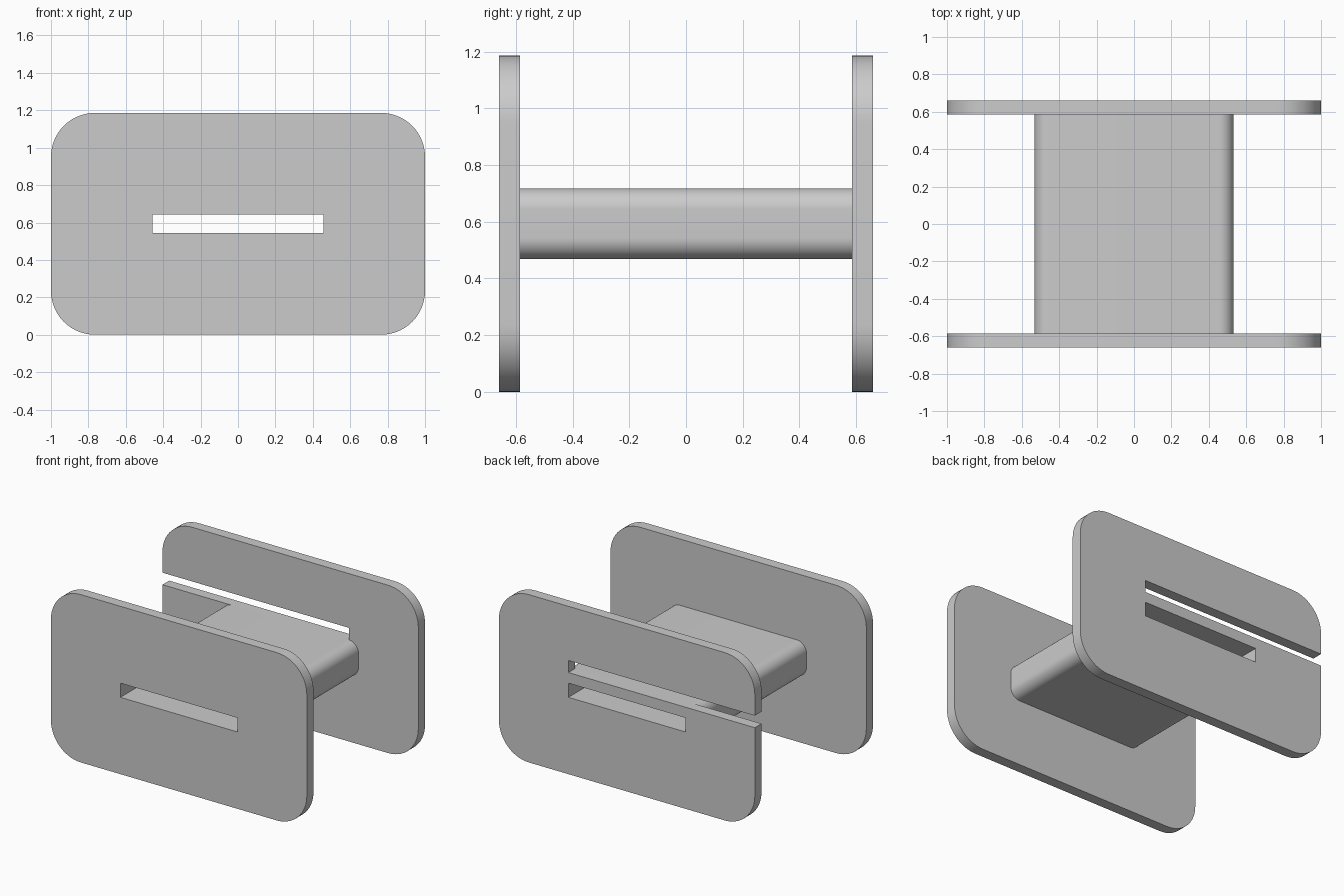
import bpy, bmesh, math

if "Cube" in bpy.data.objects:
    bpy.data.objects.remove(bpy.data.objects["Cube"])

GREY = bpy.data.materials.new("plain grey")
GREY.diffuse_color = (0.6, 0.6, 0.6, 1)
GREY.use_nodes = True
GREY.node_tree.nodes["Principled BSDF"].inputs["Base Color"].default_value = GREY.diffuse_color

ZC = 0.593           # mid height
HALF_Y = 0.66        # outer face of the end plates
PLATE = 0.075        # plate and core wall thickness


def rounded_rect(hx, hz, r, seg=14, notch=()):
    """Outline in x-z; an optional notch is inserted in the left side."""
    pts = []
    for i, (sx, sz) in enumerate([(1, 1), (-1, 1), (-1, -1), (1, -1)]):
        for k in range(seg + 1):
            a = math.pi / 2 * (i + k / seg)
            pts.append((sx * (hx - r) + r * math.cos(a),
                        ZC + sz * (hz - r) + r * math.sin(a)))
        if i == 1:
            pts.extend(notch)
    return pts


def slab(name, loops, y0, y1):
    """Fill an outline with holes and extrude it along y."""
    bm = bmesh.new()
    edges = []
    for loop in loops:
        vs = [bm.verts.new((x, y0, z)) for x, z in loop]
        edges += [bm.edges.new((v, vs[(i + 1) % len(vs)])) for i, v in enumerate(vs)]
    bmesh.ops.triangle_fill(bm, use_beauty=True, edges=edges, normal=(0, -1, 0))
    ext = bmesh.ops.extrude_face_region(bm, geom=bm.faces[:])
    moved = [g for g in ext["geom"] if isinstance(g, bmesh.types.BMVert)]
    bmesh.ops.translate(bm, verts=moved, vec=(0, y1 - y0, 0))
    bmesh.ops.recalc_face_normals(bm, faces=bm.faces[:])
    me = bpy.data.meshes.new(name)
    bm.to_mesh(me)
    bm.free()
    me.materials.append(GREY)
    me.shade_smooth()
    me.set_sharp_from_angle(angle=math.radians(30))
    ob = bpy.data.objects.new(name, me)
    bpy.context.collection.objects.link(ob)
    return ob


# Rectangular tunnel running through everything
tunnel = [(-0.457, 0.543), (0.457, 0.543), (0.457, 0.643), (-0.457, 0.643)]

# Slit in the back plate, open on the left, level with the core top
slit = [(-1, 0.803), (0.457, 0.803), (0.457, 0.718), (-1, 0.718)]

inner = HALF_Y - PLATE
slab("front_plate", [rounded_rect(1, ZC, 0.235), tunnel], -HALF_Y, -inner)
slab("back_plate", [rounded_rect(1, ZC, 0.235, notch=slit), tunnel], inner, HALF_Y)

# Hollow core between the plates
slab("core", [rounded_rect(0.532, 0.125, 0.075), tunnel], -inner, inner)
